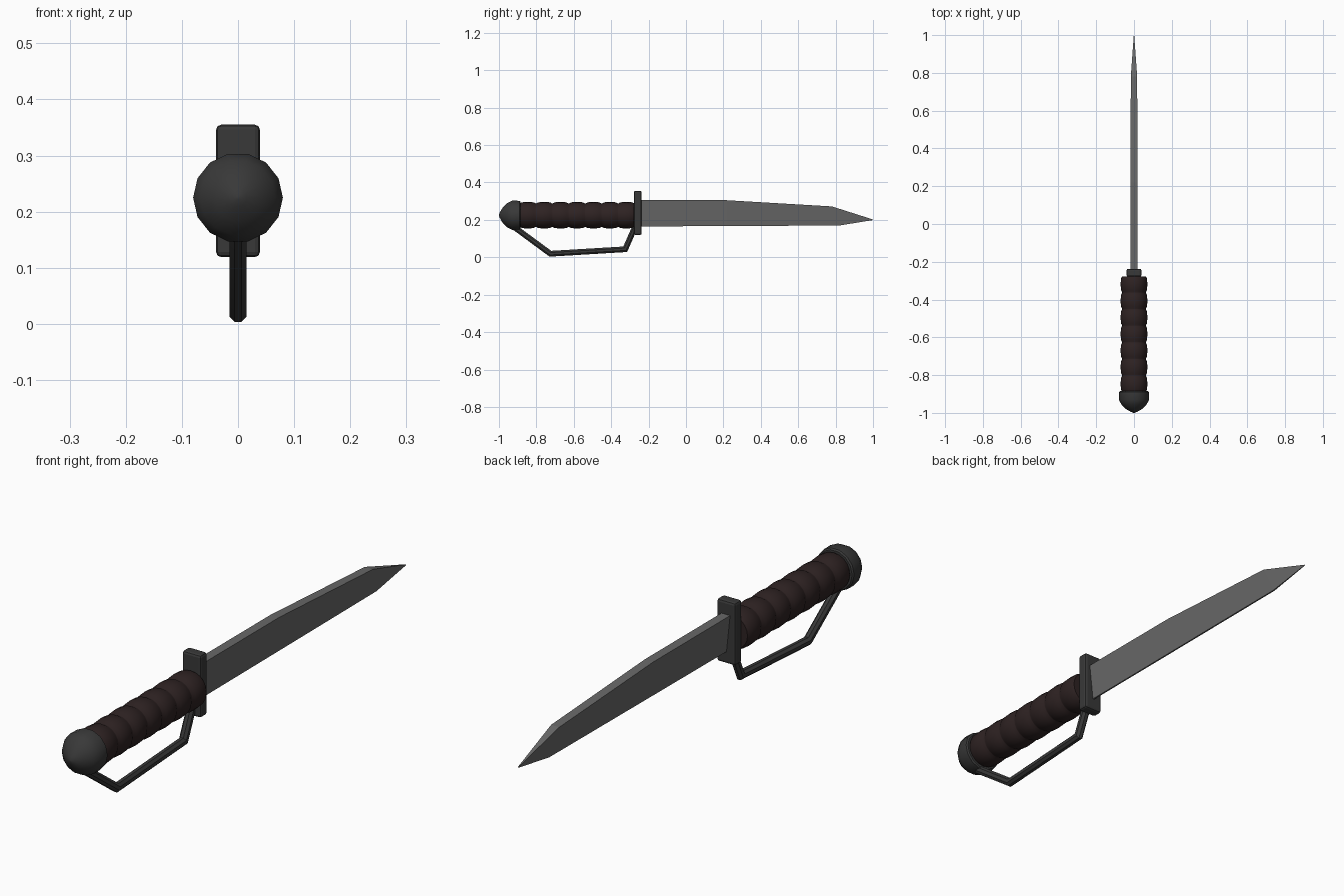
import bpy, bmesh, math
from mathutils import Vector

cube = bpy.data.objects.get("Cube")
if cube:
    bpy.data.objects.remove(cube, do_unlink=True)

AXIS_Z = 0.225  # height of the grip axis


def material(name, rgb):
    m = bpy.data.materials.new(name)
    m.use_nodes = True
    m.diffuse_color = (*rgb, 1)
    m.node_tree.nodes["Principled BSDF"].inputs["Base Color"].default_value = (*rgb, 1)
    return m


STEEL = material("blade steel", (0.14, 0.14, 0.14))
DARK = material("dark metal", (0.04, 0.04, 0.04))
LEATHER = material("brown leather", (0.027, 0.016, 0.016))


def finish(name, bm, mat, smooth=None):
    bmesh.ops.recalc_face_normals(bm, faces=bm.faces)
    mesh = bpy.data.meshes.new(name)
    bm.to_mesh(mesh)
    bm.free()
    mesh.materials.append(mat)
    obj = bpy.data.objects.new(name, mesh)
    bpy.context.collection.objects.link(obj)
    if smooth:
        bpy.ops.object.select_all(action='DESELECT')
        obj.select_set(True)
        bpy.context.view_layer.objects.active = obj
        bpy.ops.object.shade_smooth_by_angle(angle=math.radians(smooth))
    return obj


def bridge(bm, rings):
    """Skin a run of equal vertex rings and cap both ends."""
    n = len(rings[0])
    for a, b in zip(rings, rings[1:]):
        for i in range(n):
            j = (i + 1) % n
            bm.faces.new((a[i], a[j], b[j], b[i]))
    bm.faces.new(rings[0])
    bm.faces.new(rings[-1])


def lathe(name, profile, sides, mat, smooth):
    """Turn (y, radius) pairs around the grip axis."""
    bm = bmesh.new()
    angles = [2 * math.pi * i / sides for i in range(sides)]
    bridge(bm, [[bm.verts.new((r * math.cos(a), y, AXIS_Z + r * math.sin(a)))
                 for a in angles] for y, r in profile])
    return finish(name, bm, mat, smooth)


# Pommel: collar and rounded cap
lathe("pommel", [(-0.885, 0.074), (-0.89, 0.079), (-0.93, 0.08), (-0.955, 0.067),
                 (-0.98, 0.042), (-0.995, 0.016), (-1.0, 0.003)], 14, DARK, 40)

# Grip: bulging leather wraps
WRAPS, START, END = 7, -0.89, -0.275
step = (END - START) / WRAPS
profile = []
for k in range(WRAPS):
    y = START + k * step
    profile += [(y + step * t, r) for t, r in
                ((0.02, 0.063), (0.15, 0.069), (0.5, 0.071), (0.85, 0.069), (0.98, 0.063))]
lathe("grip", profile, 20, LEATHER, 35)

# Guard plate
bm = bmesh.new()
bmesh.ops.create_cube(bm, size=1)
for v in bm.verts:
    v.co = Vector((v.co.x * 0.078, v.co.y * 0.042 - 0.258, v.co.z * 0.236 + 0.237))
guard = finish("guard", bm, DARK)
bevel = guard.modifiers.new("rounded edges", 'BEVEL')
bevel.width, bevel.segments = 0.009, 2

# Blade: wedge cross-sections along its length
# (y of spine, y of edge, spine z, edge z, spine half width, edge half width)
sections = [(-0.24, -0.24, 0.305, 0.165, 0.018, 0.003),
            (0.22, 0.22, 0.305, 0.167, 0.018, 0.003),
            (0.78, 0.82, 0.272, 0.17, 0.017, 0.003),
            (1.0, 1.0, 0.202, 0.199, 0.001, 0.001)]
bm = bmesh.new()
bridge(bm, [[bm.verts.new(p) for p in
             ((-ws, ys, zs), (ws, ys, zs), (we, ye, ze), (-we, ye, ze))]
            for ys, ye, zs, ze, ws, we in sections])
finish("blade", bm, STEEL)

# Knuckle bow: mitred bar below the grip
path = [Vector((0, y, z)) for y, z in
        ((-0.93, 0.17), (-0.725, 0.019), (-0.325, 0.043), (-0.265, 0.18))]
bm = bmesh.new()
rings = []
side = Vector((1, 0, 0))
for i, p in enumerate(path):
    before = (p - path[max(i - 1, 0)]).normalized()
    after = (path[min(i + 1, len(path) - 1)] - p).normalized()
    up = side.cross((before + after).normalized())
    miter = 1 / max(0.5, (before + after).length / 2) if 0 < i < len(path) - 1 else 1
    rings.append([bm.verts.new(p + 0.0165 * (side * math.cos(a) + up * math.sin(a) * miter))
                  for a in (math.pi * (k + 0.5) / 4 for k in range(8))])
bridge(bm, rings)
finish("knuckle_bow", bm, DARK, 30)
